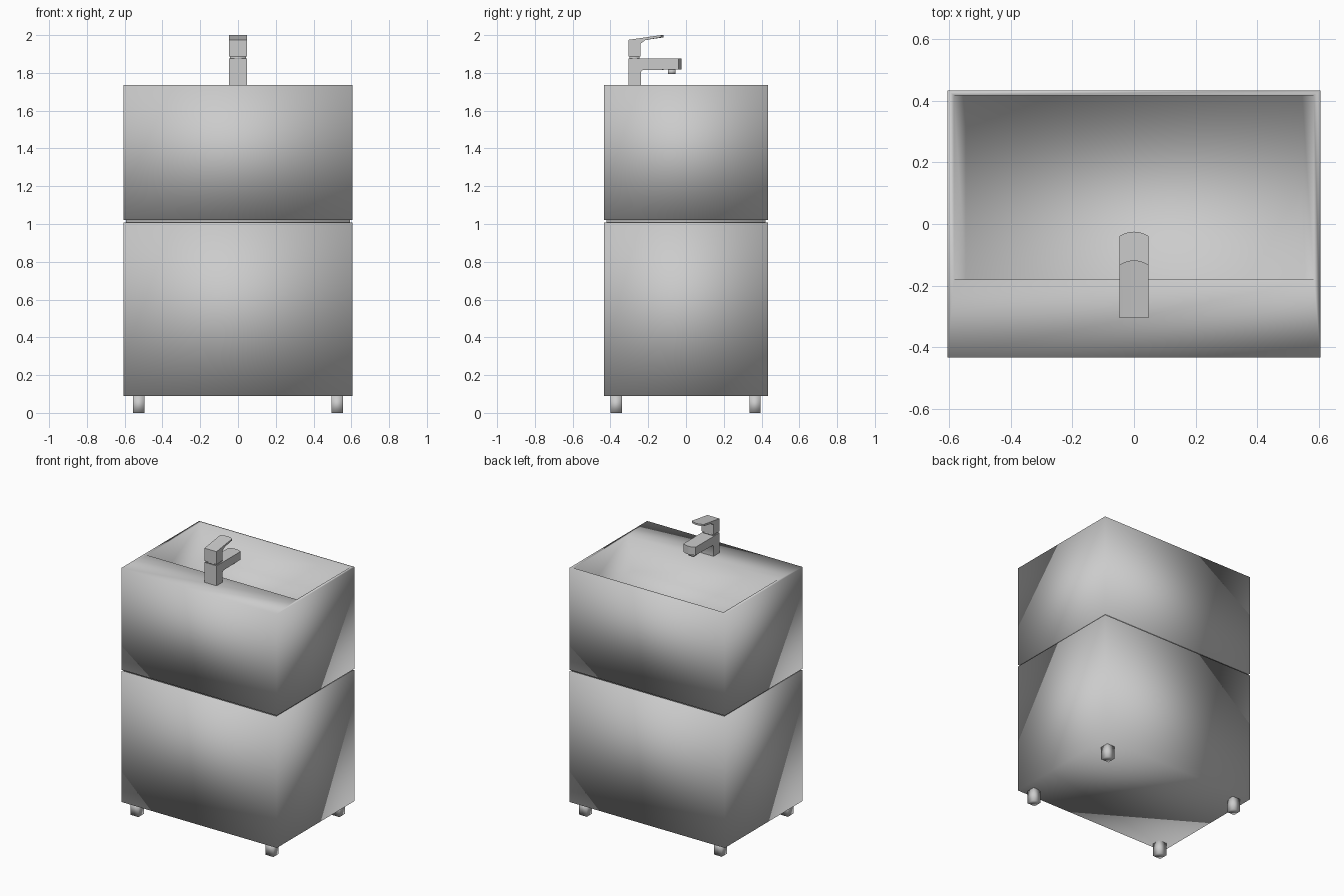
import bpy, bmesh

cube = bpy.data.objects.get("Cube")
if cube:
    bpy.data.objects.remove(cube, do_unlink=True)

# One soft grey for the whole washstand
grey = bpy.data.materials.new("light_grey")
grey.use_nodes = True
grey.diffuse_color = (0.6, 0.6, 0.6, 1)
grey.node_tree.nodes["Principled BSDF"].inputs["Base Color"].default_value = (0.6, 0.6, 0.6, 1)


def finish(bm, name):
    bmesh.ops.recalc_face_normals(bm, faces=bm.faces)
    for f in bm.faces:
        f.smooth = True
    me = bpy.data.meshes.new(name)
    bm.to_mesh(me)
    bm.free()
    me.materials.append(grey)
    ob = bpy.data.objects.new(name, me)
    bpy.context.collection.objects.link(ob)
    return ob


def ring(bm, x, y0, y1, z):
    corners = ((-x, y0), (x, y0), (x, y1), (-x, y1))
    return [bm.verts.new((cx, cy, z)) for cx, cy in corners]


def stack(name, rings, cx=0):
    """Closed shell through rectangular rings (half width, y0, y1, z)."""
    bm = bmesh.new()
    loops = [ring(bm, *r) for r in rings]
    for a, b in zip(loops, loops[1:]):
        for i in range(4):
            j = (i + 1) % 4
            bm.faces.new((a[i], a[j], b[j], b[i]))
    bm.faces.new(loops[0])
    bm.faces.new(loops[-1])
    ob = finish(bm, name)
    ob.location.x = cx
    return ob


def box(name, x, y0, y1, z0, z1, cx=0):
    return stack(name, [(x, y0, y1, z0), (x, y0, y1, z1)], cx)


def extrude_profile(name, profile, half, tip_y, bulge):
    """Side profile (y, z) swept across x, its far end bowed outwards."""
    bm = bmesh.new()
    steps = 8
    rows = []
    for s in range(steps + 1):
        t = 2 * s / steps - 1
        rows.append([bm.verts.new((half * t, y - (bulge * t * t if y >= tip_y else 0), z))
                     for y, z in profile])
    n = len(profile)
    for a, b in zip(rows, rows[1:]):
        for i in range(n):
            j = (i + 1) % n
            bm.faces.new((a[i], a[j], b[j], b[i]))
    bm.faces.new(rows[0])
    bm.faces.new(rows[-1])
    ob = finish(bm, name)
    bpy.context.view_layer.objects.active = ob
    ob.select_set(True)
    bpy.ops.object.shade_smooth_by_angle(angle=0.9)
    ob.select_set(False)
    return ob


W, D = 0.605, 0.433

# Cabinet, shadow gap and basin with its sunken bowl
box("cabinet", W, -D, D, 0.09, 1.008)
box("shadow_gap", W - 0.012, -D + 0.012, D - 0.012, 1.008, 1.02)
stack("basin", [(W, -D, D, 1.02), (W, -D, D, 1.735),
                (0.583, -0.18, 0.417, 1.735), (0.545, -0.18, 0.417, 1.5)])

# Four square feet
for side, sx in (("right", -1), ("left", 1)):
    for end, y in (("front", -0.37), ("back", 0.365)):
        box(f"{end}_{side}_foot", 0.03, y - 0.03, y + 0.03, 0, 0.09, sx * 0.525)

# Tap: body with spout, nozzle, neck and lever
extrude_profile("tap_body", [(-0.305, 1.735), (-0.238, 1.735), (-0.238, 1.805), (-0.228, 1.815),
                             (-0.025, 1.818), (-0.025, 1.875), (-0.305, 1.875)],
                0.047, -0.03, 0.014)
box("tap_nozzle", 0.02, -0.095, -0.055, 1.793, 1.82)
box("tap_neck", 0.042, -0.3, -0.245, 1.875, 1.886)
extrude_profile("tap_lever", [(-0.305, 1.886), (-0.24, 1.886), (-0.24, 1.955), (-0.215, 1.974),
                              (-0.118, 1.988), (-0.118, 2.0), (-0.305, 1.975)],
                0.047, -0.12, 0.014)
